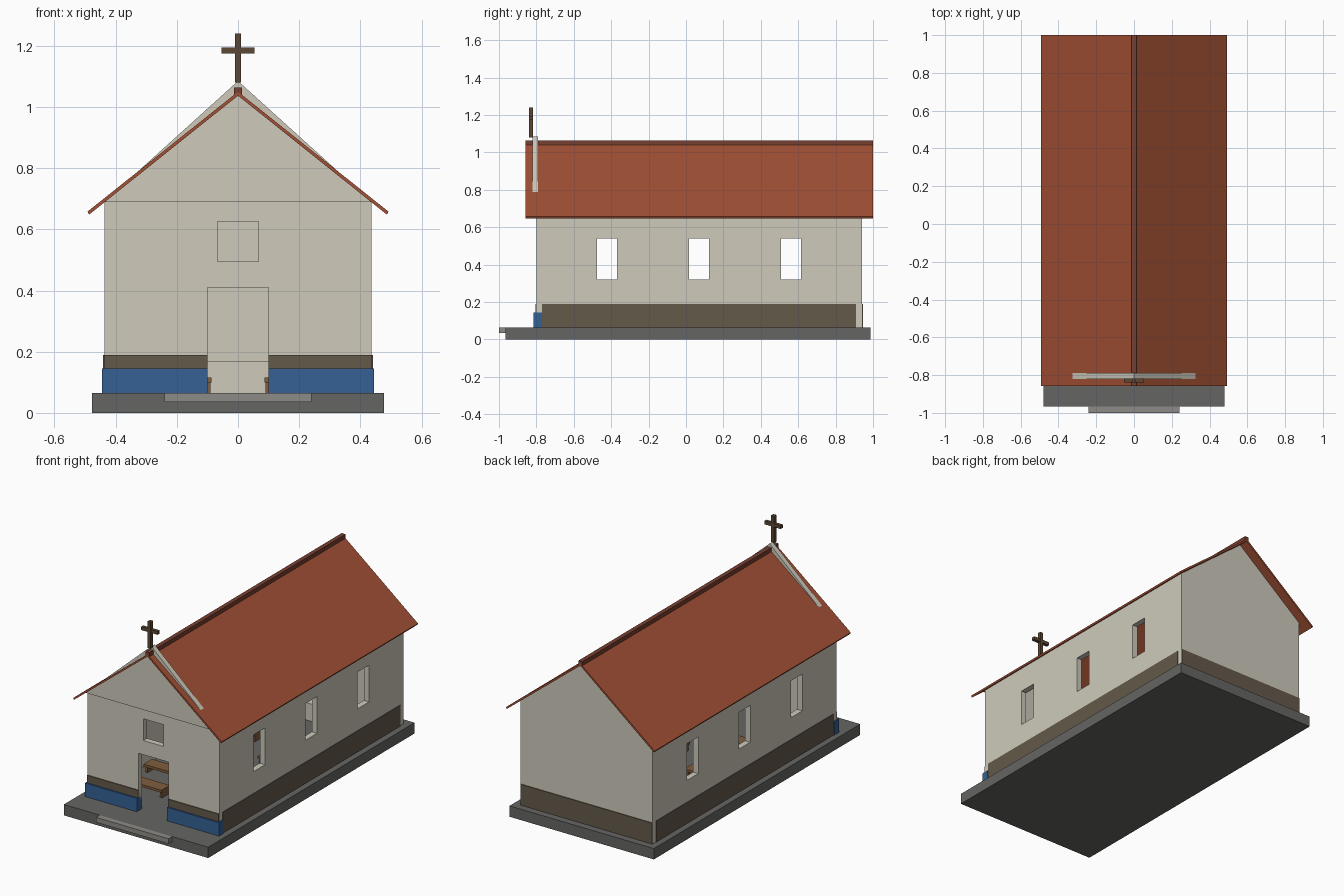
import bpy, bmesh

if "Cube" in bpy.data.objects:
    bpy.data.objects.remove(bpy.data.objects["Cube"])


def material(name, rgb):
    m = bpy.data.materials.new(name)
    m.diffuse_color = (*rgb, 1)
    m.use_nodes = True
    m.node_tree.nodes["Principled BSDF"].inputs["Base Color"].default_value = m.diffuse_color
    return m


PLASTER = material("plaster", (0.62, 0.59, 0.50))
STONE = material("stone", (0.13, 0.13, 0.125))
STEP = material("step_stone", (0.27, 0.26, 0.24))
BROWN = material("brown_plinth", (0.13, 0.10, 0.07))
BLUE = material("blue_band", (0.035, 0.12, 0.30))
TILE = material("roof_tile", (0.36, 0.08, 0.035))
RIDGE = material("ridge_tile", (0.19, 0.05, 0.03))
WOOD = material("wood", (0.22, 0.11, 0.05))
DARK = material("dark_wood", (0.11, 0.065, 0.035))


def prism(name, profile, y0, y1, mat=None):
    """Extrude an x-z profile along y."""
    bm = bmesh.new()
    face = bm.faces.new([bm.verts.new((x, y0, z)) for x, z in profile])
    out = bmesh.ops.extrude_face_region(bm, geom=[face])
    verts = [g for g in out["geom"] if isinstance(g, bmesh.types.BMVert)]
    bmesh.ops.translate(bm, verts=verts, vec=(0, y1 - y0, 0))
    bmesh.ops.recalc_face_normals(bm, faces=bm.faces)
    mesh = bpy.data.meshes.new(name)
    bm.to_mesh(mesh)
    bm.free()
    ob = bpy.data.objects.new(name, mesh)
    bpy.context.collection.objects.link(ob)
    if mat:
        mesh.materials.append(mat)
    return ob


def box(name, x0, x1, y0, y1, z0, z1, mat=None):
    return prism(name, [(x0, z0), (x1, z0), (x1, z1), (x0, z1)], y0, y1, mat)


def cut(target, *bounds):
    """Subtract a box from the target."""
    cutter = box("cutter", *bounds)
    cutter.hide_render = True
    mod = target.modifiers.new("opening", 'BOOLEAN')
    mod.operation, mod.solver, mod.object = 'DIFFERENCE', 'EXACT', cutter
    bpy.context.view_layer.objects.active = target
    bpy.ops.object.modifier_apply(modifier=mod.name)
    bpy.data.objects.remove(cutter)


FLOOR = 0.065

# Foundation and entrance step
box("foundation", -0.478, 0.478, -0.965, 0.987, 0, FLOOR, STONE)
box("entrance_step", -0.24, 0.24, -1.0, -0.96, 0.035, FLOOR, STEP)

# Hollow walls with door, front window and three windows per side
walls = prism("walls", [(-0.437, FLOOR), (0.437, FLOOR), (0.437, 0.69),
                        (0, 1.038), (-0.437, 0.69)], -0.80, 0.94, PLASTER)
cut(walls, -0.402, 0.402, -0.765, 0.905, 0, 2)
cut(walls, -0.10, 0.10, -0.9, -0.7, 0, 0.41)
cut(walls, -0.067, 0.067, -0.9, -0.7, 0.495, 0.625)
for y in (-0.422, 0.07, 0.562):
    cut(walls, -0.6, 0.6, y - 0.054, y + 0.054, 0.32, 0.54)

# Front gable rising above the roof
prism("front_gable", [(-0.437, 0.69), (0.437, 0.69), (0, 1.085)],
      -0.82, -0.79, PLASTER)

# Plinth and blue front bands
for side, s in (("left", -1), ("right", 1)):
    box(f"side_plinth_{side}", s * 0.43, s * 0.441, -0.77, 0.91, FLOOR, 0.19, BROWN)
    box(f"front_plinth_{side}", s * 0.10, s * 0.436, -0.805, -0.79, FLOOR, 0.19, BROWN)
    box(f"blue_band_{side}", s * 0.10, s * 0.444, -0.815, -0.77, FLOOR, 0.145, BLUE)
    # Roof slope
    prism(f"roof_{side}", [(0, 1.05), (s * 0.492, 0.658), (s * 0.487, 0.648),
                           (0, 1.037)], -0.857, 1.0, TILE)
box("back_plinth", -0.436, 0.436, 0.93, 0.945, FLOOR, 0.19, BROWN)
box("ridge_cap", -0.013, 0.013, -0.857, 1.0, 1.04, 1.064, RIDGE)

# Cross
box("cross_post", -0.01, 0.01, -0.84, -0.818, 1.08, 1.24, DARK)
box("cross_arm", -0.054, 0.054, -0.839, -0.819, 1.175, 1.195, DARK)

# Benches and altar inside
for i in range(5):
    y = -0.6 + i * 0.22
    for side, s in (("left", -1), ("right", 1)):
        box(f"bench_seat_{side}_{i}", s * 0.087, s * 0.36, y, y + 0.08, 0.10, 0.115, WOOD)
        for x in (0.09, 0.34):
            box(f"bench_leg_{side}_{i}", s * x, s * (x + 0.015), y + 0.01, y + 0.07,
                FLOOR, 0.10, WOOD)
box("altar", -0.13, 0.13, 0.68, 0.78, FLOOR, 0.168, PLASTER)
